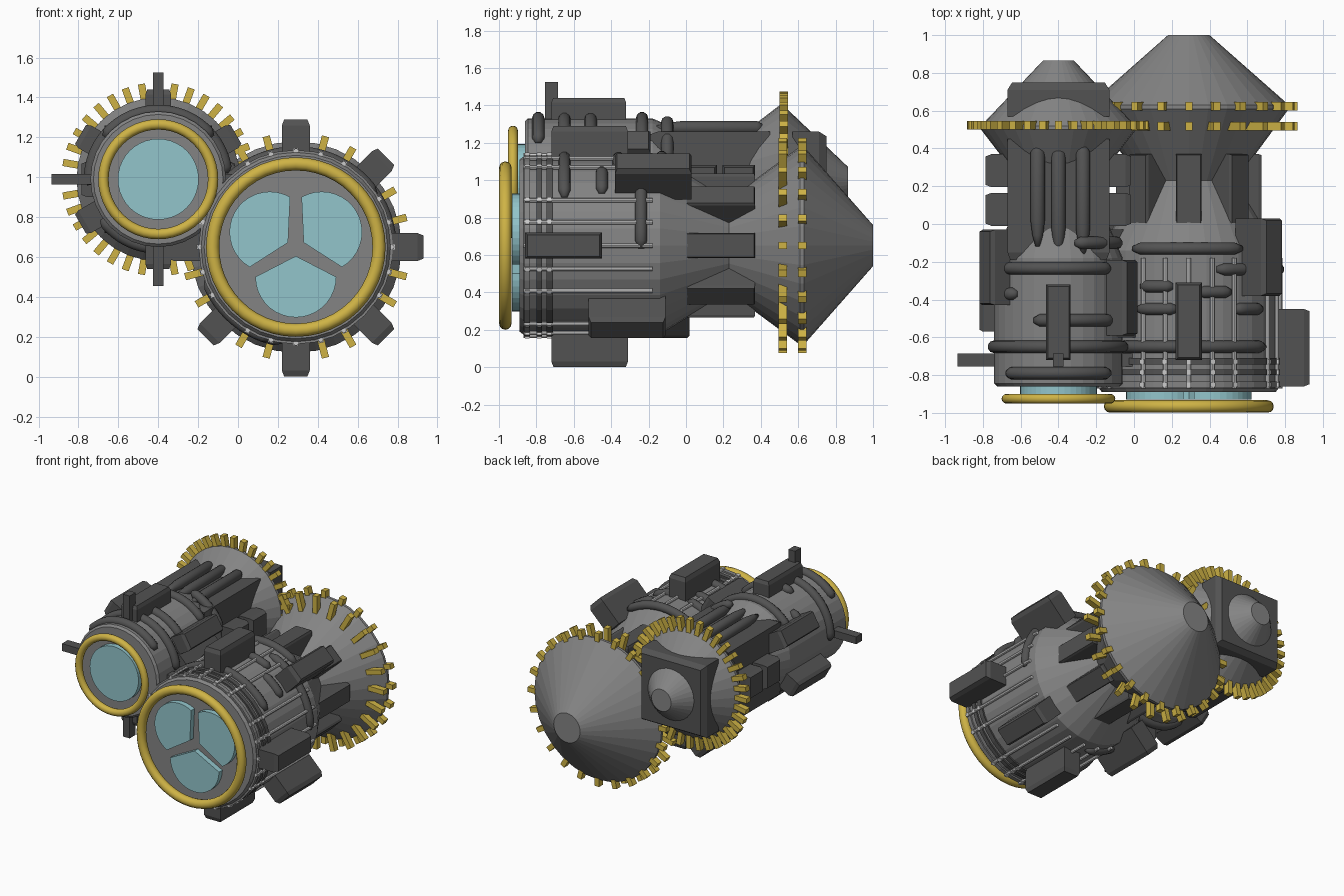
import bpy, bmesh, math
from mathutils import Vector

if "Cube" in bpy.data.objects:
    bpy.data.objects.remove(bpy.data.objects["Cube"])

def material(name, rgb):
    m = bpy.data.materials.new(name)
    m.diffuse_color = (*rgb, 1)
    m.use_nodes = True
    m.node_tree.nodes["Principled BSDF"].inputs["Base Color"].default_value = m.diffuse_color
    return m

GRAY = material("mid gray", (0.23, 0.23, 0.23))
DARK = material("dark gray", (0.085, 0.085, 0.085))
GOLD = material("gold", (0.62, 0.45, 0.06))
GLASS = material("pale cyan", (0.29, 0.56, 0.60))
SILVER = material("silver", (0.60, 0.60, 0.60))

BIG = (0.29, 0.65)      # x, z of the two parallel axes
SMALL = (-0.40, 0.99)

def finish(bm, name, mat, smooth=False):
    bmesh.ops.recalc_face_normals(bm, faces=bm.faces)
    for f in bm.faces:
        f.smooth = smooth
    me = bpy.data.meshes.new(name)
    bm.to_mesh(me)
    bm.free()
    me.materials.append(mat)
    ob = bpy.data.objects.new(name, me)
    bpy.context.collection.objects.link(ob)
    return ob

def polar(c, r, deg, y):
    a = math.radians(deg)
    return Vector((c[0] + r * math.cos(a), y, c[1] + r * math.sin(a)))

def loft(bm, rings, closed=False):
    vs = [[bm.verts.new(p) for p in ring] for ring in rings]
    n = len(vs[0])
    for k in range(len(vs) if closed else len(vs) - 1):
        a, b = vs[k], vs[(k + 1) % len(vs)]
        for i in range(n):
            bm.faces.new((a[i], a[(i + 1) % n], b[(i + 1) % n], b[i]))
    if not closed:
        bm.faces.new(vs[0])
        bm.faces.new(vs[-1])

def lathe(name, c, profile, mat, n=32, closed=False, smooth=False):
    bm = bmesh.new()
    loft(bm, [[polar(c, r, 360 * i / n, y) for i in range(n)] for r, y in profile], closed)
    return finish(bm, name, mat, smooth)

def torus(name, c, y, major, minor, mat):
    prof = [(major + minor * math.cos(k * math.pi / 6), y + minor * math.sin(k * math.pi / 6))
            for k in range(12)]
    return lathe(name, c, prof, mat, 48, True, True)

def radial_box(bm, c, deg, r0, r1, w, y0, y1, chamfer=0.0):
    """Box standing on the cylinder at one angle, optionally narrowed at its outer end."""
    a = math.radians(deg)
    t = Vector((-math.sin(a), 0, math.cos(a)))
    levels = [(r0, 0), (r1, 0)]
    if chamfer:
        levels = [(r0, 0), (r1 - 2.5 * chamfer, 0), (r1, chamfer)]
    rings = []
    for r, d in levels:
        rings.append([polar(c, r, deg, y) + t * s
                      for s, y in ((-w / 2 + d, y0 + d), (w / 2 - d, y0 + d),
                                   (w / 2 - d, y1 - d), (-w / 2 + d, y1 - d))])
    loft(bm, rings)

def sweep(bm, pts, radii, normal, n=10):
    """Round tube along a path with a radius per point."""
    rings = []
    for i, p in enumerate(pts):
        t = (pts[min(i + 1, len(pts) - 1)] - pts[max(i - 1, 0)]).normalized()
        b = t.cross(normal)
        rings.append([p + radii[i] * (normal * math.cos(k * math.tau / n) + b * math.sin(k * math.tau / n))
                      for k in range(n)])
    loft(bm, rings)

def hoops(name, c, r, tube, spans):
    bm = bmesh.new()
    for y, a0, a1 in spans:
        n = max(6, int((a1 - a0) / 5))
        pts = [polar(c, r, a0 + (a1 - a0) * i / n, y) for i in range(n + 1)]
        rad = [tube * 0.5] + [tube] * (n - 1) + [tube * 0.5]
        sweep(bm, pts, rad, Vector((0, 1, 0)))
    finish(bm, name, DARK, True)

def teeth(name, c, count, r0, r1, w, bands):
    bm = bmesh.new()
    for y0, y1 in bands:
        for i in range(count):
            radial_box(bm, c, 360 * i / count, r0 + (0.06 if y0 > 0.58 else 0), r1, w, y0, y1)
    finish(bm, name, GOLD)

# --- Large engine: body, waist and rear double cone
lathe("large_body", BIG, [(0.46, -0.89), (0.475, -0.87), (0.475, -0.14), (0.25, 0.23),
                          (0.53, 0.61), (0.53, 0.63), (0.11, 1.0)], GRAY)
torus("large_front_ring", BIG, -0.966, 0.417, 0.033, GOLD)
for i, (y0, y1) in enumerate(((-0.865, -0.835), (-0.80, -0.77), (-0.745, -0.71))):
    lathe(f"large_band_{i}", BIG, [(0.487, y0), (0.487, y1)], DARK if i else GRAY)

# three petal lenses
bm = bmesh.new()
for rot in (0, 120, 240):
    out = [(0, -0.045)] + [(0.203 * math.cos(math.radians(a)), -0.15 + 0.203 * math.sin(math.radians(a)))
                           for a in range(180, 361, 10)]
    ca, sa = math.cos(math.radians(rot)), math.sin(math.radians(rot))
    loft(bm, [[Vector((BIG[0] + x * ca - z * sa, y, BIG[1] + x * sa + z * ca)) for x, z in out]
              for y in (-0.93, -0.88)])
finish(bm, "large_petal_lenses", GLASS)

# silver rods along the body, none on the diagonals
bm = bmesh.new()
for a in range(0, 360, 15):
    if a % 90 != 45:
        sweep(bm, [polar(BIG, 0.483, a, -0.87), polar(BIG, 0.483, a, -0.18)], [0.012] * 2,
              Vector((1, 0, 0)), 8)
        for y in (-0.85, -0.785, -0.73):
            radial_box(bm, BIG, a, 0.47, 0.497, 0.026, y - 0.012, y + 0.012)
finish(bm, "large_silver_rods", SILVER)

# staggered equipment boxes
bm = bmesh.new()
for a, y in ((0, -0.86), (45, -0.38), (90, -0.72), (135, -0.60), (180, -0.72),
             (225, -0.39), (270, -0.72), (315, -0.52)):
    radial_box(bm, BIG, a, 0.42, 0.65 if a == 270 else 0.64, 0.14, y, y + 0.41, 0.012)
finish(bm, "large_equipment_boxes", DARK)

# braces across the waist
bm = bmesh.new()
for a in range(0, 360, 45):
    radial_box(bm, BIG, a, 0.15, 0.385, 0.135, 0.0, 0.37, 0.006)
finish(bm, "large_waist_braces", DARK)

hoops("large_pipes", BIG, 0.475, 0.032,
      [(-0.65, 33, 142), (-0.24, -2, 72), (-0.45, 36, 60), (-0.45, 97, 125), (-0.33, 100, 122),
       (-0.13, 54, 128), (-0.36, 62, 84), (-0.6, 200, 255), (-0.24, 200, 262)])
teeth("large_gear_teeth", BIG, 24, 0.43, 0.575, 0.037, ((0.495, 0.54), (0.60, 0.645)))

# --- Small engine: body, waist and rear double cone
lathe("small_body", SMALL, [(0.325, -0.86), (0.34, -0.845), (0.34, -0.18), (0.18, 0.2),
                            (0.41, 0.5), (0.41, 0.52), (0.082, 0.865)], GRAY)
torus("small_front_ring", SMALL, -0.925, 0.275, 0.026, GOLD)
lathe("small_lens", SMALL, [(0.203, -0.90), (0.203, -0.85)], GLASS, 40)
teeth("small_gear_teeth", SMALL, 36, 0.37, 0.485, 0.036, ((0.50, 0.545),))

# square housing around the waist, and square rear collar
def square(bm, sections):
    loft(bm, [[Vector((SMALL[0] + sx * h, y, SMALL[1] + sz * h))
               for sx, sz in ((-1, -1), (1, -1), (1, 1), (-1, 1))] for h, y in sections])

bm = bmesh.new()
square(bm, [(0.255, -0.19), (0.27, -0.15), (0.27, 0.45)])
square(bm, [(0.27, 0.57), (0.27, 0.71), (0.245, 0.75)])
finish(bm, "small_square_housing", DARK)

# side blocks on the housing
bm = bmesh.new()
for a in (0, 180):
    for y0, y1 in ((-0.01, 0.165), (0.195, 0.37)):
        radial_box(bm, SMALL, a, 0.2, 0.385, 0.18, y0, y1, 0.012)
finish(bm, "small_side_blocks", DARK)

# long ribs above and below the housing
bm = bmesh.new()
for s in (1, -1):
    for dx, y0 in ((-0.11, -0.12), (0.0, -0.16), (0.13, -0.16)):
        ys = (y0, y0 + 0.06, y0 + 0.14, 0.38, 0.41)
        sweep(bm, [Vector((SMALL[0] + dx, y, SMALL[1] + s * 0.29)) for y in ys],
              [0.012, 0.028, 0.038, 0.038, 0.02], Vector((1, 0, 0)))
finish(bm, "small_long_ribs", DARK, True)

# equipment boxes and thin pegs
bm = bmesh.new()
for a, y in ((30, -0.59), (90, -0.72), (150, -0.43), (210, -0.57), (270, -0.72), (330, -0.43)):
    radial_box(bm, SMALL, a, 0.28, 0.45, 0.13, y, y + 0.40, 0.01)
finish(bm, "small_equipment_boxes", DARK)
bm = bmesh.new()
for a in (0, 90, 180, 270):
    radial_box(bm, SMALL, a, 0.3, 0.535, 0.055, -0.755, -0.685)
finish(bm, "small_pegs", DARK)

hoops("small_pipes", SMALL, 0.342, 0.033,
      [(-0.79, 38, 142), (-0.65, 5, 185), (-0.51, 35, 112), (-0.235, 38, 145), (-0.1, 20, 75),
       (-0.37, 130, 160), (-0.65, 215, 300), (-0.3, 220, 310)])
